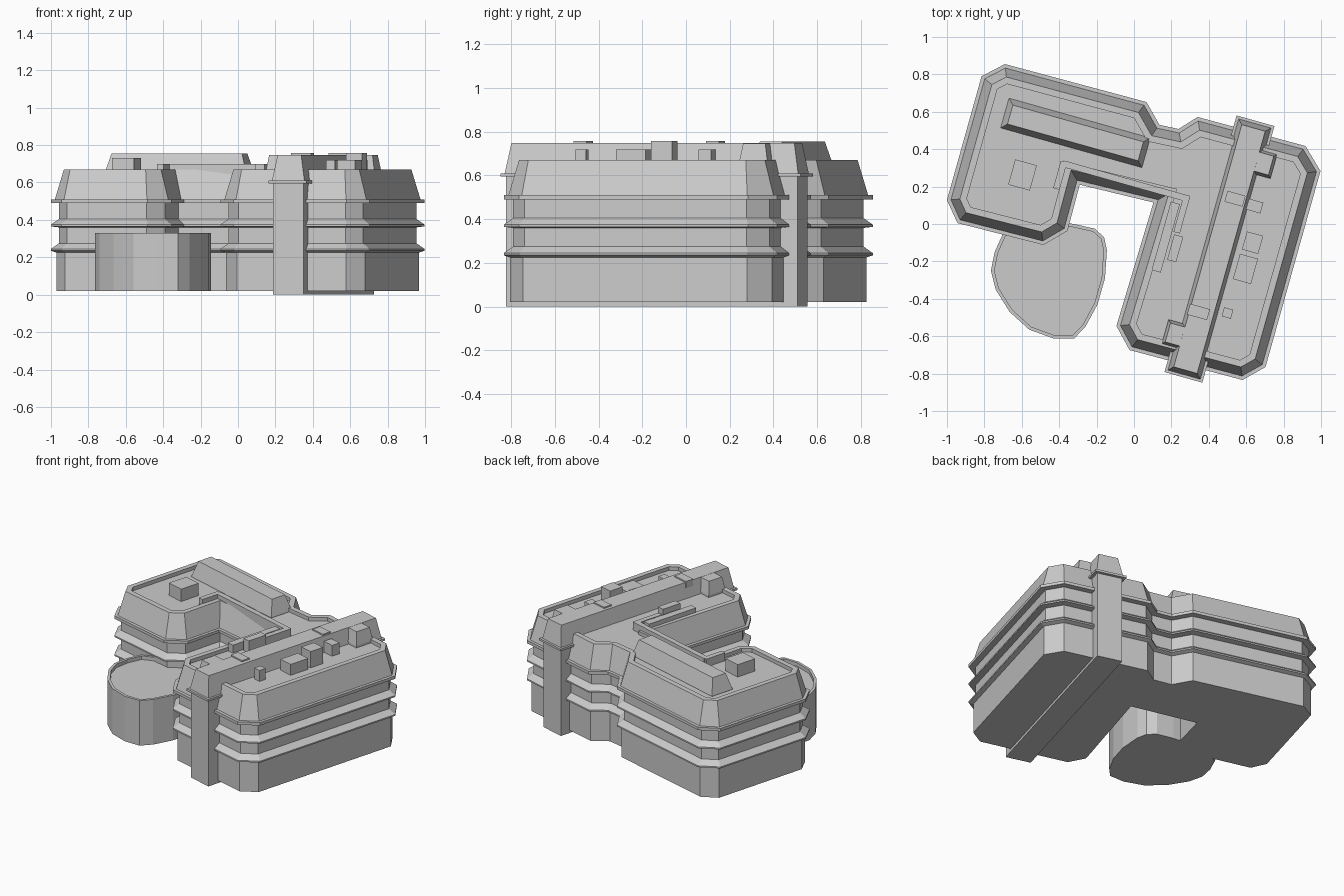
import bpy, bmesh, math
from mathutils import Vector

if "Cube" in bpy.data.objects:
    bpy.data.objects.remove(bpy.data.objects["Cube"])

TURN = math.radians(-15.7)   # the whole plan is turned clockwise
ROOF = 0.645

grey = bpy.data.materials.new("plain_grey")
grey.use_nodes = True
COLOUR = (0.6, 0.6, 0.6, 1)
grey.diffuse_color = COLOUR
grey.node_tree.nodes["Principled BSDF"].inputs["Base Color"].default_value = COLOUR


def inset(points, d):
    """Move every edge of a counter-clockwise outline inward by d."""
    out = []
    for i, p in enumerate(points):
        a = (p - points[i - 1]).normalized()
        b = (points[(i + 1) % len(points)] - p).normalized()
        na, nb = Vector((-a.y, a.x)), Vector((-b.y, b.x))
        out.append(p + (na + nb) * (d / (1 + na.dot(nb))))
    return out


def loft(name, points, profile):
    """Closed solid from an outline and a list of (inset, height) steps."""
    points = [Vector(p) for p in points]
    area = sum(points[i - 1].cross(p) for i, p in enumerate(points))
    if area < 0:
        points.reverse()
    bm = bmesh.new()
    rings = [[bm.verts.new((p.x, p.y, z)) for p in inset(points, d)]
             for d, z in profile]
    n = len(points)
    for low, high in zip(rings, rings[1:]):
        for i in range(n):
            j = (i + 1) % n
            bm.faces.new((low[i], low[j], high[j], high[i]))
    bm.faces.new(rings[0][::-1])
    bm.faces.new(rings[-1])
    bmesh.ops.recalc_face_normals(bm, faces=bm.faces)
    mesh = bpy.data.meshes.new(name)
    bm.to_mesh(mesh)
    bm.free()
    mesh.materials.append(grey)
    obj = bpy.data.objects.new(name, mesh)
    bpy.context.collection.objects.link(obj)
    return obj


def turned(u, v):
    c, s = math.cos(TURN), math.sin(TURN)
    return Vector((u * c - v * s, u * s + v * c))


def block(name, centre, size, profile):
    """Loft on a rectangle aligned with the turned plan."""
    w, l = size[0] / 2, size[1] / 2
    corners = [Vector(centre) + turned(u, v)
               for u, v in ((-w, -l), (w, -l), (w, l), (-w, l))]
    return loft(name, corners, profile)


def box(name, centre, size, top):
    return block(name, centre, size, [(0, ROOF - 0.02), (0, top)])


# Main building: banded walls, mansard and recessed roof
outline = [(-0.815, 0.79), (-0.69, 0.855), (0.067, 0.652), (0.136, 0.53),
           (0.238, 0.508), (0.34, 0.572), (0.917, 0.417), (0.997, 0.283),
           (0.703, -0.765), (0.58, -0.834), (-0.024, -0.674), (-0.094, -0.545),
           (0.104, 0.115), (-0.29, 0.21), (-0.356, -0.037), (-0.484, -0.112),
           (-0.944, 0.005), (-1.0, 0.128)]
walls = [(0.027, 0.02), (0.027, 0.225), (0, 0.235), (0, 0.245),
         (0.04, 0.275), (0.04, 0.36), (0, 0.365), (0, 0.375),
         (0.04, 0.405), (0.04, 0.49), (0, 0.49), (0, 0.51),
         (0.02, 0.51), (0.065, 0.67), (0.1, 0.67), (0.1, ROOF)]
loft("main_building", outline, walls)

# Tall spine crossing the east wing, with a side step near each end
spine = Vector((0.457, -0.134))
block("spine", spine, (0.21, 1.425),
      [(0.02, 0), (0.02, 0.595), (0, 0.595), (0, 0.61), (0.015, 0.61), (0.04, 0.748)])
for side, label in ((1, "back"), (-1, "front")):
    block(label + "_spine_step", spine + turned(0.1 * side, 0.504 * side), (0.12, 0.135),
          [(0, 0.6), (0, 0.66), (0.015, 0.747)])

# Long sloped roof light on the west wing
block("roof_ridge", (-0.313, 0.487), (0.785, 0.165), [(0, ROOF - 0.02), (0, 0.65), (0.03, 0.755)])

# Low wall around the courtyard edge
box("courtyard_wall_back", (-0.043, 0.228), (0.70, 0.035), 0.70)
box("courtyard_wall_west", (-0.395, 0.26), (0.035, 0.15), 0.70)
box("courtyard_wall_east", (0.255, 0.05), (0.035, 0.2), 0.70)

# Roof plant boxes: centre, size, top height
plant = [((-0.596, 0.262), (0.12, 0.14), 0.73),
         ((0.54, 0.135), (0.1, 0.06), 0.757),
         ((0.345, -0.47), (0.11, 0.06), 0.757),
         ((0.634, -0.10), (0.09, 0.10), 0.757),
         ((0.596, -0.24), (0.10, 0.14), 0.72),
         ((0.645, 0.096), (0.08, 0.06), 0.72),
         ((0.50, -0.476), (0.05, 0.05), 0.72),
         ((0.17, -0.07), (0.05, 0.38), 0.70),
         ((0.22, -0.13), (0.05, 0.14), 0.73)]
for i, (centre, size, top) in enumerate(plant):
    box("roof_box_%d" % (i + 1), centre, size, top)

# Rounded low annex with a thin rim
annex = [(-0.70, -0.05), (-0.745, -0.15), (-0.765, -0.25), (-0.74, -0.35),
         (-0.665, -0.47), (-0.56, -0.565), (-0.43, -0.612), (-0.32, -0.612),
         (-0.26, -0.55), (-0.195, -0.43), (-0.155, -0.29), (-0.145, -0.14),
         (-0.16, -0.07), (-0.21, -0.025), (-0.32, 0.0), (-0.5, 0.02)]
loft("annex", annex, [(0, 0.02), (0, 0.33), (0.018, 0.33), (0.018, 0.305)])
